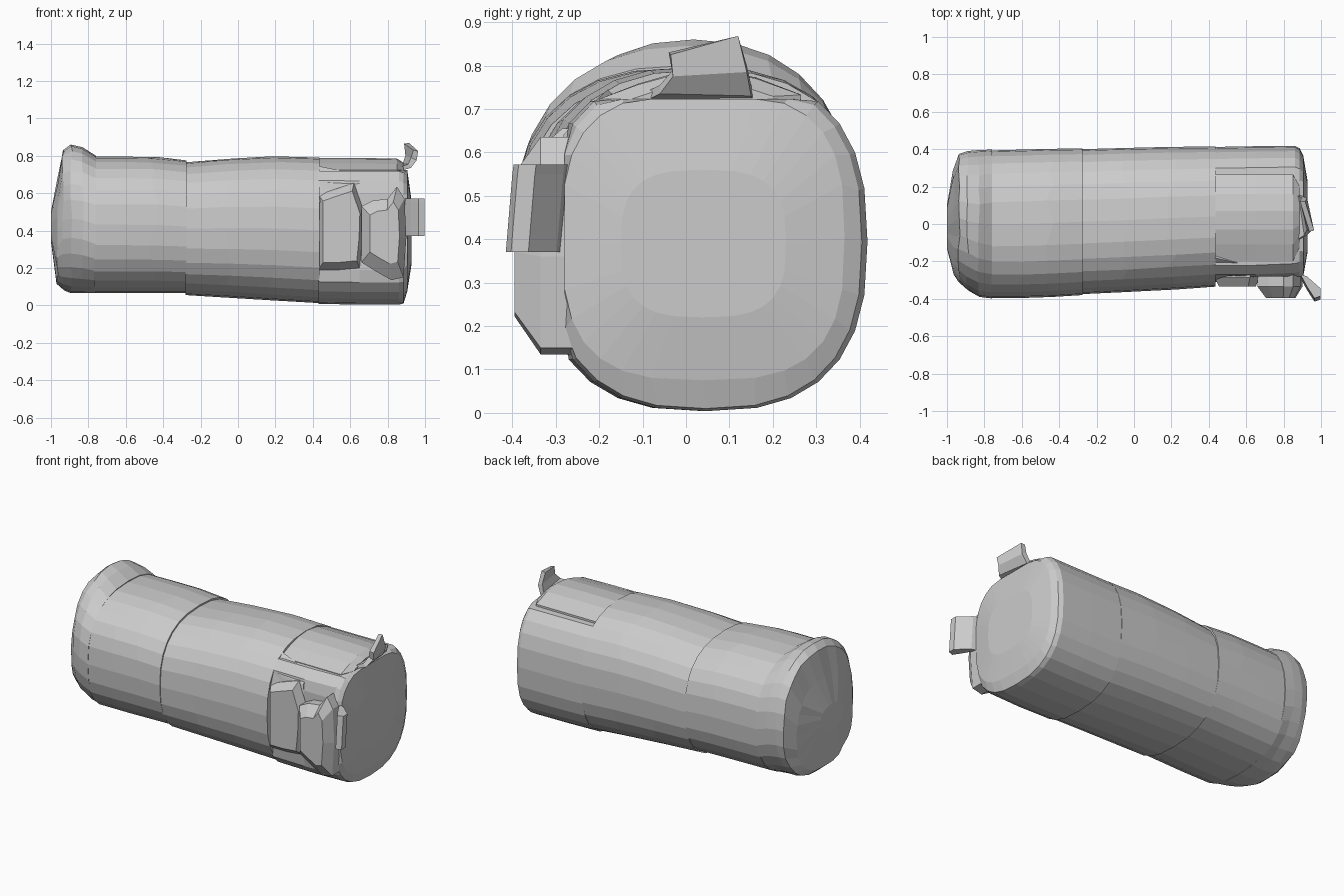
import bpy, bmesh, math, random

random.seed(4)
N = 28


def ring(x, y0, y1, z0, z1, n=2.5, top=9.0, front=-9.0):
    """Squarish oval outline at x; top and front clamp it to flat sides."""
    pts = []
    for i in range(N):
        a = 2 * math.pi * i / N
        c, s = math.cos(a), math.sin(a)
        y = (y0 + y1) / 2 + (y1 - y0) / 2 * math.copysign(abs(c) ** (2 / n), c)
        z = (z0 + z1) / 2 + (z1 - z0) / 2 * math.copysign(abs(s) ** (2 / n), s)
        pts.append((x, max(y, front), min(z, top)))
    return pts


def loft(name, rings, jitter=0.0):
    """Skin a list of equal-length point loops and close both ends."""
    bm = bmesh.new()
    loops = []
    for k, r in enumerate(rings):
        j = jitter if 0 < k < len(rings) - 1 else 0
        loops.append([bm.verts.new((p[0] + random.uniform(-j, j), p[1], p[2])) for p in r])
    for a, b in zip(loops, loops[1:]):
        for i in range(len(a)):
            k = (i + 1) % len(a)
            bm.faces.new((a[i], a[k], b[k], b[i]))
    bm.faces.new(loops[0][::-1])
    bm.faces.new(loops[-1])
    bmesh.ops.recalc_face_normals(bm, faces=bm.faces)
    mesh = bpy.data.meshes.new(name)
    bm.to_mesh(mesh)
    bm.free()
    obj = bpy.data.objects.new(name, mesh)
    bpy.context.collection.objects.link(obj)
    return obj


# Bulging closed end with a shallow dome
loft("bulging_end", [
    ring(-1.0, -0.13, 0.10, 0.34, 0.50, 2.2),
    ring(-0.965, -0.27, 0.29, 0.11, 0.67, 2.3),
    ring(-0.935, -0.31, 0.375, 0.08, 0.83, 2.3),
    ring(-0.89, -0.355, 0.39, 0.066, 0.86, 2.2),
    ring(-0.83, -0.39, 0.395, 0.065, 0.845, 2.25),
    ring(-0.76, -0.398, 0.398, 0.065, 0.80, 2.4),
], 0.006)

# Left wrap of the body
loft("left_wrap", [
    ring(-0.77, -0.395, 0.393, 0.067, 0.795),
    ring(-0.60, -0.395, 0.398, 0.067, 0.795),
    ring(-0.45, -0.39, 0.402, 0.067, 0.793),
    ring(-0.275, -0.38, 0.405, 0.067, 0.775),
], 0.03)

# Middle wrap
loft("middle_wrap", [
    ring(-0.28, -0.375, 0.400, 0.055, 0.765),
    ring(-0.05, -0.365, 0.407, 0.042, 0.785),
    ring(0.20, -0.35, 0.412, 0.027, 0.797),
    ring(0.435, -0.335, 0.415, 0.012, 0.79),
], 0.03)

# Right section with a flat top and flat front under the flaps
cut = dict(top=0.723, front=-0.28)
loft("right_section", [
    ring(0.43, -0.335, 0.412, 0.008, 0.785, 2.6, **cut),
    ring(0.65, -0.335, 0.416, 0.004, 0.785, 2.6, **cut),
    ring(0.86, -0.325, 0.418, 0.004, 0.785, 2.6, **cut),
    ring(0.885, -0.315, 0.405, 0.010, 0.775, 2.6, **cut),
    ring(0.905, -0.285, 0.365, 0.075, 0.735, 3.0, **cut),
    ring(0.928, -0.15, 0.23, 0.22, 0.56, 3.0),
])


# Long top flap that fills the flat, dipping at its free end
def flap_ring(x, lift, w=1.0):
    prof = [(-0.2, 0), (-0.11, 0.035), (-0.03, 0.058), (0.07, 0.065),
            (0.16, 0.05), (0.265, 0.01), (0.265, -0.01), (-0.2, -0.01)]
    return [(x, 0.05 + (y - 0.05) * w, 0.723 + z * lift) for y, z in prof]


loft("top_flap", [flap_ring(0.43, 1), flap_ring(0.65, 1), flap_ring(0.85, 0.95),
                  flap_ring(0.885, 0.6, 0.7)])

# Curled pull tab at the end of the top flap
loft("top_tab", [
    [(0.85, 0.16, 0.715), (0.85, -0.10, 0.715), (0.85, -0.10, 0.735), (0.85, 0.16, 0.735)],
    [(0.90, 0.15, 0.73), (0.925, -0.06, 0.735), (0.91, -0.06, 0.755), (0.88, 0.15, 0.755)],
    [(0.925, 0.14, 0.785), (0.955, -0.03, 0.775), (0.925, -0.03, 0.79), (0.895, 0.14, 0.80)],
    [(0.915, 0.12, 0.868), (0.963, -0.035, 0.825), (0.938, -0.04, 0.83), (0.888, 0.12, 0.865)],
])


# Side flap and bunched end: outlines in x and z, tapered outwards to y
def panel(name, outline, mid_y, out_y, shrink):
    cx = sum(p[0] for p in outline) / len(outline)
    cz = sum(p[1] for p in outline) / len(outline)
    loops = [(-0.24, 1.0), (mid_y, 1.0), (out_y, shrink)]
    return loft(name, [[(cx + (x - cx) * s, y, cz + (z - cz) * s) for x, z in outline]
                       for y, s in loops])


panel("side_flap", [(0.43, 0.59), (0.53, 0.625), (0.62, 0.655), (0.67, 0.51),
                    (0.665, 0.35), (0.65, 0.20), (0.54, 0.19), (0.43, 0.19)], -0.285, -0.335, 0.82)
panel("side_bunch", [(0.66, 0.53), (0.72, 0.56), (0.80, 0.57), (0.85, 0.635), (0.89, 0.57),
                     (0.90, 0.36), (0.885, 0.15), (0.82, 0.135), (0.74, 0.18), (0.66, 0.23)],
      -0.335, -0.395, 0.66)

# Pull tab sticking out beside the bunched end
tab = [(0.89, -0.285), (0.925, -0.295), (0.998, -0.36), (0.998, -0.40), (0.965, -0.412), (0.925, -0.35)]
loft("side_tab", [[(x, y - 0.003, 0.37) for x, y in tab],
                  [(x, y + 0.012, 0.55) for x, y in tab],
                  [(x, y + 0.015, 0.572) for x, y in tab]])

# Sloping shoulder that joins the top flap to the side flap
loft("shoulder_fold", [
    [(0.43, -0.14, 0.71), (0.43, -0.18, 0.745), (0.43, -0.27, 0.66), (0.43, -0.31, 0.55), (0.43, -0.25, 0.55)],
    [(0.65, -0.20, 0.69), (0.65, -0.23, 0.70), (0.65, -0.282, 0.64), (0.65, -0.285, 0.55), (0.65, -0.25, 0.55)],
])
